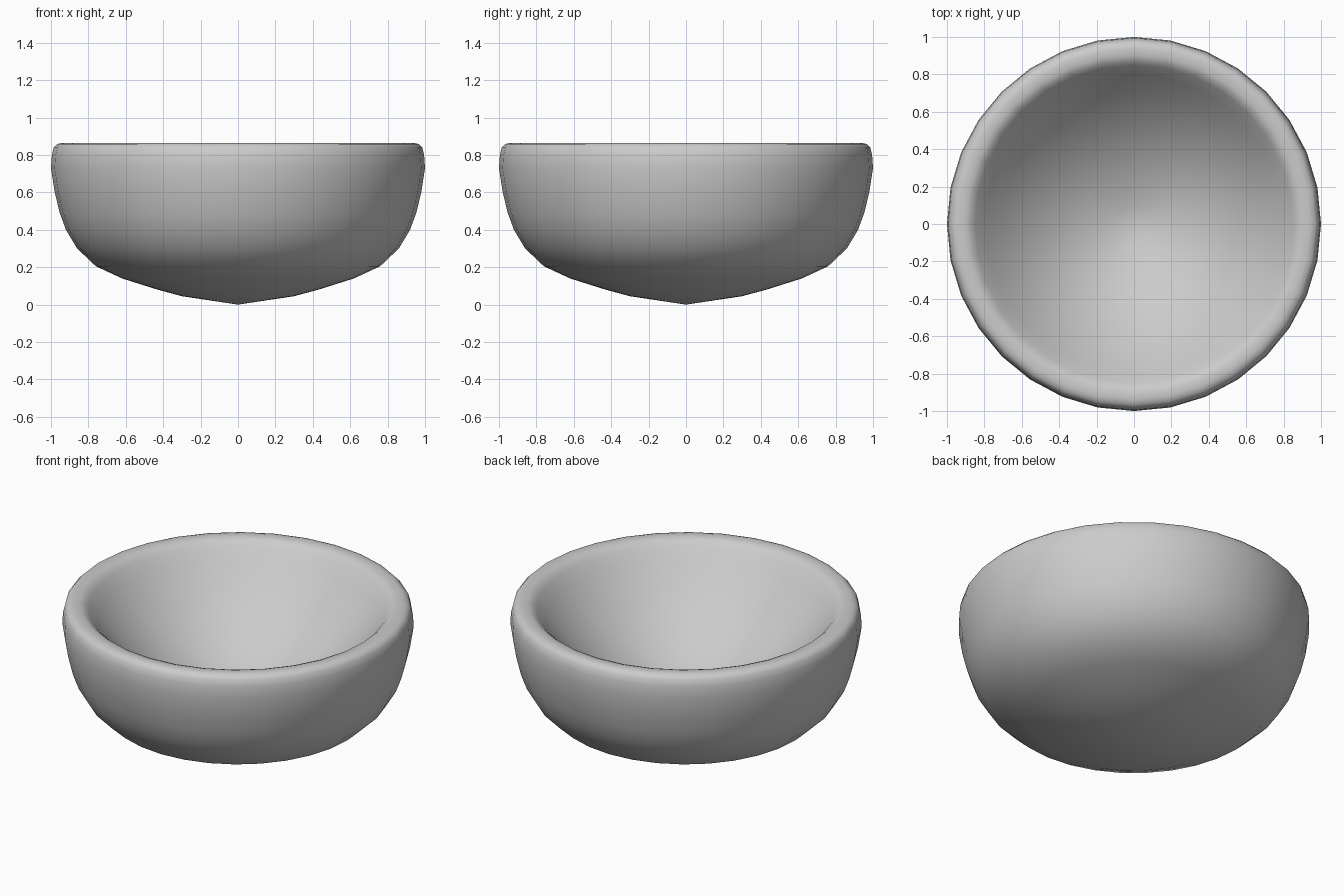
import bpy, bmesh, math

if "Cube" in bpy.data.objects:
    bpy.data.objects.remove(bpy.data.objects["Cube"])

SEGMENTS = 32

# Outer wall and rounded rim, as (radius, height) from the bottom tip upwards
profile = [(0, 0), (0.30, 0.045), (0.43, 0.08), (0.62, 0.14), (0.76, 0.205),
           (0.86, 0.30), (0.92, 0.40), (0.953, 0.49), (0.98, 0.60),
           (1.0, 0.73), (0.995, 0.80), (0.985, 0.84), (0.968, 0.858),
           (0.94, 0.865), (0.90, 0.863), (0.875, 0.853), (0.85, 0.83)]

# Shallow rounded hollow, curving down to the centre
profile += [(0.80, 0.768), (0.70, 0.65), (0.60, 0.552), (0.50, 0.47),
            (0.40, 0.402), (0.30, 0.349), (0.20, 0.307), (0.10, 0.277), (0, 0.26)]

# Spin the profile around the vertical axis
bm = bmesh.new()
verts = [bm.verts.new((r, 0, z)) for r, z in profile]
edges = [bm.edges.new(pair) for pair in zip(verts, verts[1:])]
bmesh.ops.spin(bm, geom=verts + edges, cent=(0, 0, 0), axis=(0, 0, 1),
               angle=2 * math.pi, steps=SEGMENTS, use_duplicate=False)
bmesh.ops.remove_doubles(bm, verts=bm.verts, dist=0.0005)
bmesh.ops.recalc_face_normals(bm, faces=bm.faces)
for face in bm.faces:
    face.smooth = True

mesh = bpy.data.meshes.new("bowl")
bm.to_mesh(mesh)
bm.free()
bowl = bpy.data.objects.new("bowl", mesh)
bpy.context.collection.objects.link(bowl)
